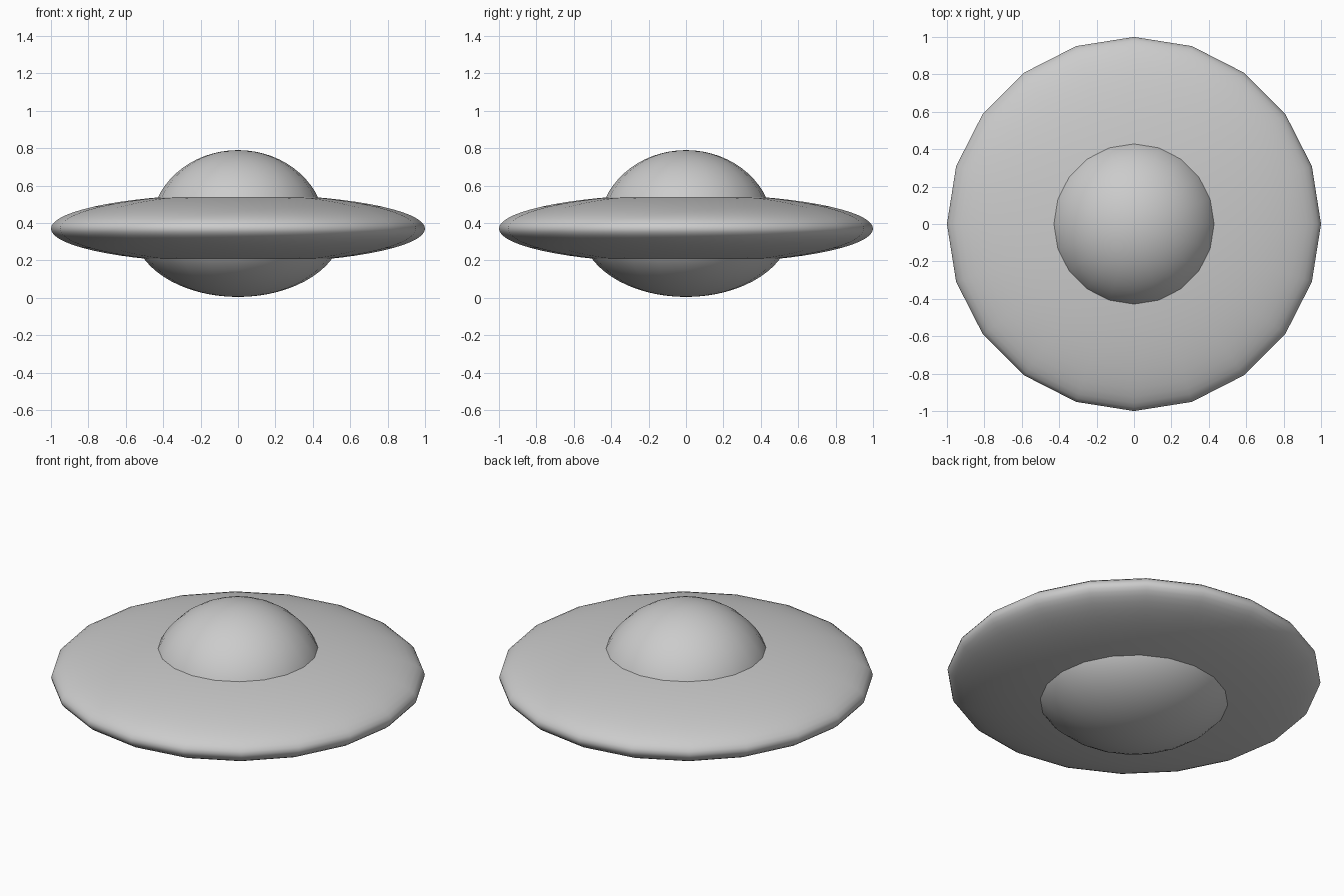
import bpy, bmesh
from math import sin, cos, pi

cube = bpy.data.objects.get("Cube")
if cube:
    bpy.data.objects.remove(cube, do_unlink=True)

SIDES = 20      # sides around the vertical axis
MID_Z = 0.37    # height of the rim

grey = bpy.data.materials.new("light grey")
grey.use_nodes = True
colour = (0.6, 0.6, 0.6, 1)
grey.diffuse_color = colour
grey.node_tree.nodes["Principled BSDF"].inputs["Base Color"].default_value = colour


def lathe(name, profile):
    """Revolve (radius, z) points, listed top to bottom, around z."""
    bm = bmesh.new()
    rings = []
    for r, z in profile:
        if r < 1e-4:
            rings.append([bm.verts.new((0, 0, z))] * SIDES)
        else:
            rings.append([bm.verts.new((r * cos(2 * pi * i / SIDES),
                                        r * sin(2 * pi * i / SIDES), z))
                          for i in range(SIDES)])
    for a, b in zip(rings, rings[1:]):
        for i in range(SIDES):
            j = (i + 1) % SIDES
            corners = dict.fromkeys((a[i], b[i], b[j], a[j]))
            bm.faces.new(list(corners))
    bmesh.ops.recalc_face_normals(bm, faces=bm.faces)
    mesh = bpy.data.meshes.new(name)
    bm.to_mesh(mesh)
    bm.free()
    mesh.materials.append(grey)
    mesh.shade_smooth()
    obj = bpy.data.objects.new(name, mesh)
    bpy.context.collection.objects.link(obj)
    return obj


def arc(radius, height, centre_z, start, end, steps):
    """Elliptical profile from start to end, as angles down from the top."""
    angles = [start + (end - start) * k / steps for k in range(steps + 1)]
    return [(radius * sin(t), centre_z + height * cos(t)) for t in angles]


# Flattened saucer body
lathe("saucer_disc", arc(1.0, 0.185, MID_Z, 0, pi, 32))

# Cabin dome on top, and the shallower belly below
lathe("top_dome", arc(0.467, 0.42, MID_Z, 0, pi / 2, 16))
lathe("belly_dome", arc(0.56, 0.365, MID_Z + 0.0, pi / 2, pi, 16))
